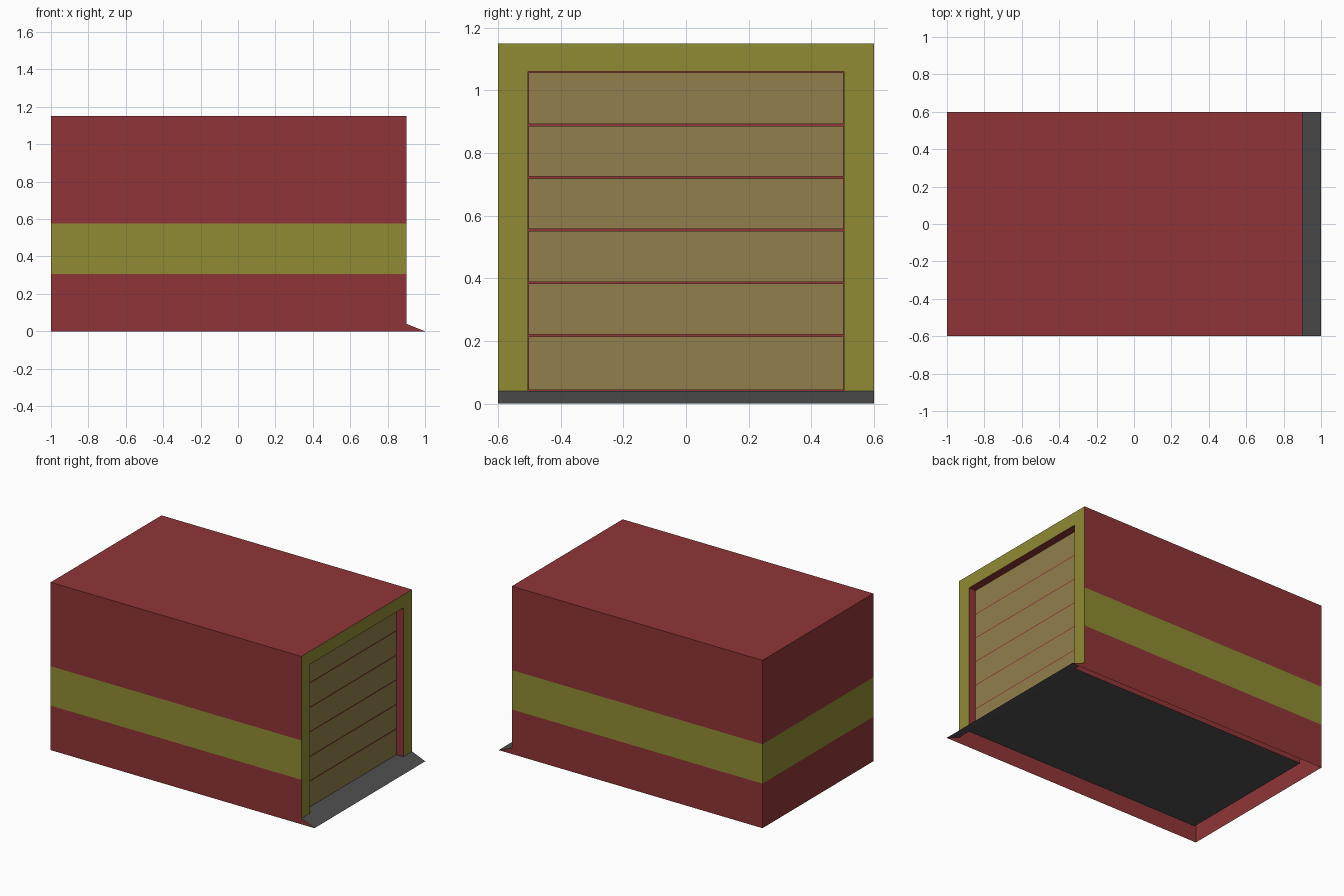
import bpy, bmesh

if "Cube" in bpy.data.objects:
    bpy.data.objects.remove(bpy.data.objects["Cube"])

RED = (0.28, 0.036, 0.038, 1)
YELLOW = (0.28, 0.26, 0.034, 1)
TAN = (0.29, 0.21, 0.072, 1)
GREY = (0.08, 0.08, 0.082, 1)

XB, XF, XT = -1.0, 0.9, 1.0      # back, front, ramp tip
W, H = 0.6, 1.15                 # half width, height
IX, IW, IH = -0.91, 0.505, 1.06  # inner room back, half width, ceiling
FLOOR, DOOR_X = 0.04, 0.85

mats = {}


def material(name, color):
    if name not in mats:
        mats[name] = bpy.data.materials.new(name)
        mats[name].diffuse_color = color
    return mats[name]


PAINT = {"red": RED, "yellow": YELLOW, "tan": TAN, "grey": GREY}


def build(name, faces, paint):
    """Object from a list of faces, each a list of points."""
    bm = bmesh.new()
    for f in faces:
        bm.faces.new([bm.verts.new(p) for p in f])
    bmesh.ops.remove_doubles(bm, verts=bm.verts, dist=1e-5)
    me = bpy.data.meshes.new(name)
    bm.to_mesh(me)
    bm.free()
    me.materials.append(material(paint, PAINT[paint]))
    ob = bpy.data.objects.new(name, me)
    bpy.context.collection.objects.link(ob)
    return ob


def strip(path, z0, z1):
    """Upright wall faces along an xy path."""
    return [[(*p, z0), (*q, z0), (*q, z1), (*p, z1)] for p, q in zip(path, path[1:])]


def flat(x0, x1, w, z0, z1):
    """Full-width face from (x0, z0) to (x1, z1), facing up."""
    return [(x0, -w, z0), (x1, -w, z1), (x1, w, z1), (x0, w, z0)]


def facing(x, y0, y1, z0, z1):
    """Face looking towards +x."""
    return [(x, y0, z0), (x, y1, z0), (x, y1, z1), (x, y0, z1)]


# Outer walls: thin shell with a painted band, open underneath
outer = [(XF, W), (XB, W), (XB, -W), (XF, -W)]
cheeks = [[(XF, -W, 0), (XT, -W, 0), (XF, -W, FLOOR)],
          [(XT, W, 0), (XF, W, 0), (XF, W, FLOOR)]]
build("lower_walls", strip(outer, 0, 0.305) + cheeks, "red")
build("wall_band", strip(outer, 0.305, 0.575), "yellow")
build("upper_walls_and_roof", strip(outer, 0.575, H) + [flat(XB, XF, W, H, H)], "red")

# Front frame around the doorway
build("door_frame", [facing(XF, -W, -IW, FLOOR, H),
                     facing(XF, IW, W, FLOOR, H),
                     facing(XF, -IW, IW, IH, H)], "yellow")

# Inner room: walls and ceiling, also forming the door recess
inner = [(XF, -IW), (IX, -IW), (IX, IW), (XF, IW)]
build("inner_room", strip(inner, FLOOR, IH) + [flat(IX, XF, IW, IH, IH)[::-1]], "red")

# Floor and entry ramp
build("floor", [flat(IX, XF, IW, FLOOR, FLOOR)], "grey")
build("ramp", [flat(XF, XT, W, FLOOR, 0)], "grey")

# Sectional door: six panels over a backing that shows in the seams
build("door_backing", [facing(DOOR_X - 0.005, -IW, IW, FLOOR, IH)], "red")
joints = [FLOOR] + [0.218 + 0.168 * i for i in range(5)] + [IH]
build("door_panels", [facing(DOOR_X, -0.503, 0.503, a + 0.003, b - 0.003)
                      for a, b in zip(joints, joints[1:])], "tan")

for m in bpy.data.materials:
    if m.users and not m.is_grease_pencil:
        m.use_nodes = True
        m.node_tree.nodes["Principled BSDF"].inputs["Base Color"].default_value = m.diffuse_color
